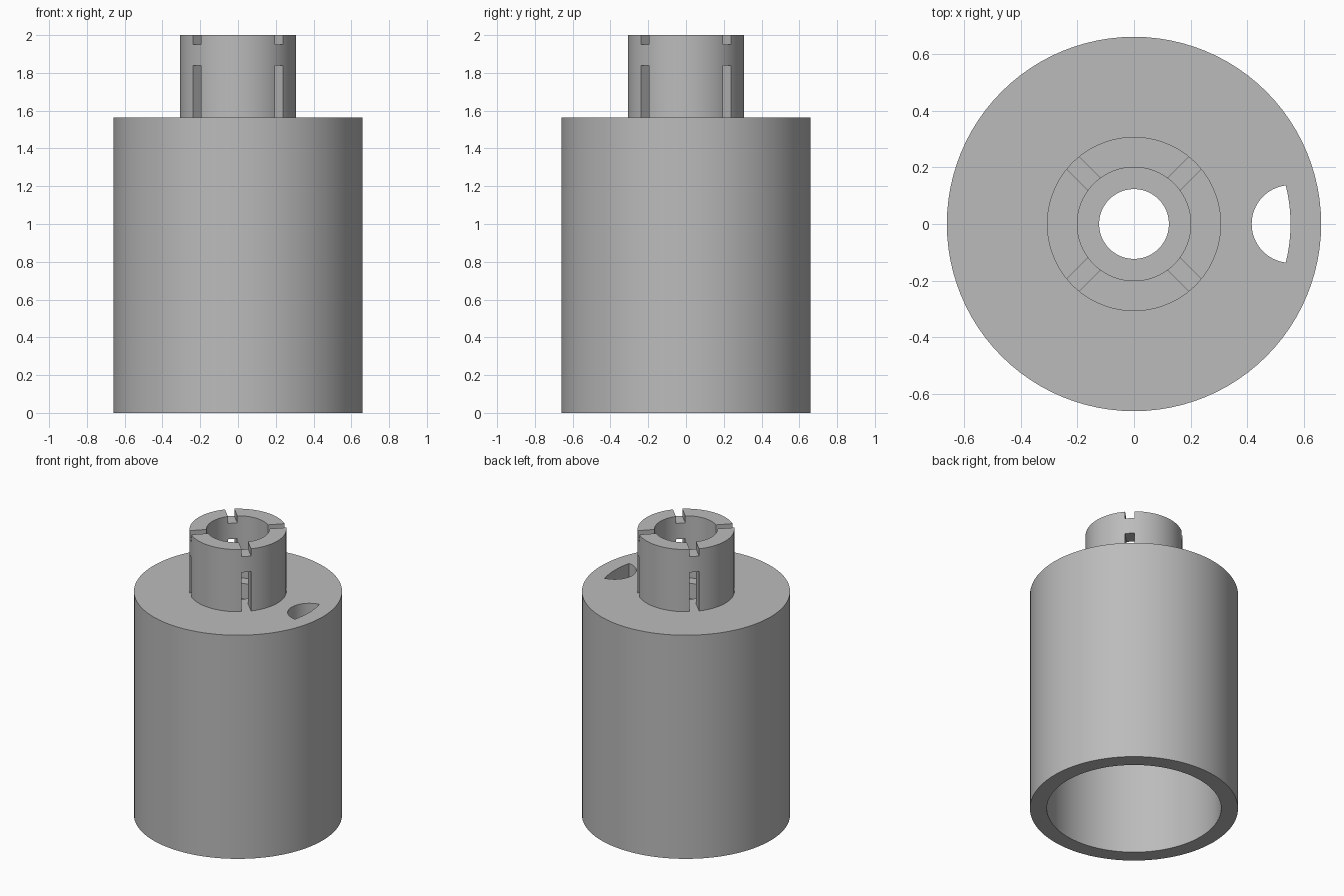
import bpy, bmesh
from math import pi, sin, cos, atan2, sqrt, radians
from mathutils import Matrix

cube = bpy.data.objects.get("Cube")
if cube:
    bpy.data.objects.remove(cube, do_unlink=True)

SEGMENTS = 96
OUTER, INNER, SHOULDER, TOP = 0.66, 0.553, 1.565, 2.0
COLLAR_OUT, COLLAR_IN, BORE, WALL = 0.307, 0.2, 0.123, 0.107

grey = bpy.data.materials.new("plain grey")
grey.use_nodes = True
colour = (0.5, 0.5, 0.5, 1)
grey.diffuse_color = colour
grey.node_tree.nodes["Principled BSDF"].inputs["Base Color"].default_value = colour


def finish(name, bm):
    bmesh.ops.recalc_face_normals(bm, faces=bm.faces)
    mesh = bpy.data.meshes.new(name)
    bm.to_mesh(mesh)
    bm.free()
    mesh.materials.append(grey)
    obj = bpy.data.objects.new(name, mesh)
    bpy.context.collection.objects.link(obj)
    return obj


def lathe(name, profile):
    """Turn a closed (radius, z) profile around the z axis."""
    bm = bmesh.new()
    verts = [bm.verts.new((r, 0, z)) for r, z in profile]
    edges = [bm.edges.new((v, verts[i - 1])) for i, v in enumerate(verts)]
    bmesh.ops.spin(bm, geom=verts + edges, cent=(0, 0, 0), axis=(0, 0, 1),
                   angle=2 * pi, steps=SEGMENTS, use_merge=True)
    bmesh.ops.remove_doubles(bm, verts=bm.verts, dist=0.0001)
    return finish(name, bm)


def prism(name, outline, z0, z1):
    """Extrude a flat (x, y) outline from z0 to z1."""
    bm = bmesh.new()
    face = bm.faces.new([bm.verts.new((x, y, z0)) for x, y in outline])
    out = bmesh.ops.extrude_face_region(bm, geom=[face])
    moved = [g for g in out["geom"] if isinstance(g, bmesh.types.BMVert)]
    bmesh.ops.translate(bm, verts=moved, vec=(0, 0, z1 - z0))
    return finish(name, bm)


def cut(target, cutter):
    mod = target.modifiers.new("cut", "BOOLEAN")
    mod.operation, mod.solver, mod.object = "DIFFERENCE", "EXACT", cutter
    bpy.context.view_layer.objects.active = target
    bpy.ops.object.modifier_apply(modifier=mod.name)
    bpy.data.objects.remove(cutter, do_unlink=True)


# Hollow body, open below, with a bored top plate
body = lathe("body", [(INNER, 0), (OUTER, 0), (OUTER, SHOULDER), (BORE, SHOULDER),
                      (BORE, SHOULDER - WALL), (INNER, SHOULDER - WALL)])

# Half-moon hole in the top plate, bounded by the inner wall
centre, radius, limit = 0.552, 0.137, INNER - 0.001
x = (centre ** 2 + limit ** 2 - radius ** 2) / (2 * centre)
y = sqrt(limit ** 2 - x ** 2)
start, swing, n = atan2(y, x - centre), atan2(y, x), 32
end = 2 * pi - start
moon = [(centre + radius * cos(start + (end - start) * i / n),
         radius * sin(start + (end - start) * i / n)) for i in range(n + 1)]
moon += [(limit * cos(swing * (2 * i / 12 - 1)), limit * sin(swing * (2 * i / 12 - 1)))
         for i in range(1, 12)]
cut(body, prism("moon_cutter", moon, SHOULDER - 0.2, SHOULDER + 0.1))

# Collar with four diagonal slots below and four notches in the rim
collar = lathe("collar", [(COLLAR_IN, SHOULDER), (COLLAR_OUT, SHOULDER),
                          (COLLAR_OUT, TOP), (COLLAR_IN, TOP)])
bar = [(-0.5, -0.03), (0.5, -0.03), (0.5, 0.03), (-0.5, 0.03)]
for angle in (45, 135):
    for z0, z1 in ((SHOULDER - 0.1, 1.84), (1.95, TOP + 0.1)):
        slot = prism("slot_cutter", bar, z0, z1)
        slot.data.transform(Matrix.Rotation(radians(angle), 4, "Z"))
        cut(collar, slot)

# Smooth round walls, crisp edges
for obj in (body, collar):
    bpy.ops.object.select_all(action="DESELECT")
    obj.select_set(True)
    bpy.context.view_layer.objects.active = obj
    bpy.ops.object.shade_smooth_by_angle(angle=radians(30))
